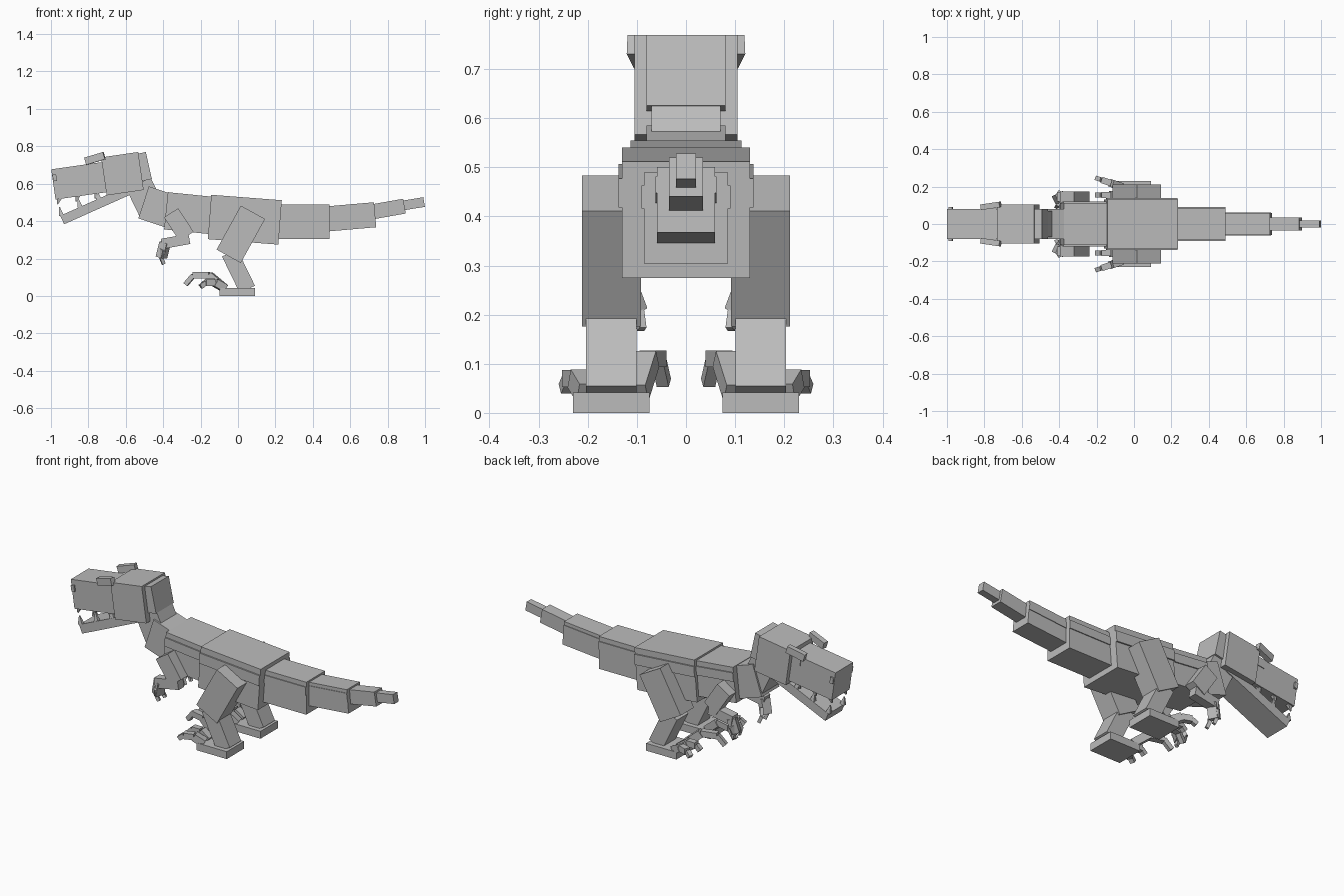
import bpy
from mathutils import Vector, Matrix

default_cube = bpy.data.objects.get("Cube")
if default_cube:
    bpy.data.objects.remove(default_cube)

grey = bpy.data.materials.new("plain_grey")
grey.use_nodes = True
colour = (.5, .5, .5, 1)
grey.diffuse_color = colour
grey.node_tree.nodes["Principled BSDF"].inputs["Base Color"].default_value = colour


def bar(name, start, end, width, height, taper=1, raise_by=0):
    """Box whose axis runs from start to end; taper scales the far end."""
    start, end = Vector(start), Vector(end)
    along = (end - start).normalized()
    side = Vector((0, 0, 1)).cross(along).normalized()
    up = along.cross(side)
    corners = []
    for centre, scale in ((start, 1), (end, taper)):
        across = side * width * scale / 2
        rise = up * height * scale / 2
        middle = centre + up * raise_by
        corners += [middle - across - rise, middle + across - rise,
                    middle + across + rise, middle - across + rise]
    faces = [(3, 2, 1, 0), (4, 5, 6, 7)]
    for i in range(4):
        j = (i + 1) % 4
        faces.append((i, j, j + 4, i + 4))
    mesh = bpy.data.meshes.new(name)
    origin = (start + end) / 2
    mesh.from_pydata([corner - origin for corner in corners], [], faces)
    mesh.materials.append(grey)
    obj = bpy.data.objects.new(name, mesh)
    obj.matrix_world = Matrix.Translation(origin)
    bpy.context.collection.objects.link(obj)


def central(name, start, end, width, height, band=False):
    """Box on the centre line, given by x and z, with an optional flank band."""
    start, end = (Vector((x, 0, z)) for x, z in (start, end))
    bar(name, start, end, width, height)
    if band:
        bar(name + "_band", start, end, width * 1.06, height / 4, raise_by=height * .23)


def pair(name, start, end, width, height, taper=1):
    """The same box on both sides of the body."""
    for label, sign in (("left", 1), ("right", -1)):
        start_side, end_side = ((x, y * sign, z) for x, y, z in (start, end))
        bar(f"{label}_{name}", start_side, end_side, width, height, taper)


# Head and jaw
central("snout", start=(-.987, .596), end=(-.7, .637), width=.16, height=.163)
central("cranium", start=(-.717, .639), end=(-.519, .668), width=.21, height=.205)
central("skull_back", start=(-.527, .762), end=(-.495, .618), width=.16, height=.07)
central("lower_jaw", start=(-.94, .406), end=(-.55, .58), width=.15, height=.05)
pair("brow", start=(-.815, .09, .72), end=(-.715, .105, .75), width=.03, height=.04)
pair("eye", start=(-.78, .08, .68), end=(-.735, .08, .687), width=.008, height=.05)
pair("nostril", start=(-.99, .08, .63), end=(-.97, .08, .633), width=.02, height=.035)

# Teeth follow the slopes of the snout and the jaw
for label, first_x, first_z, slope, length in (
        ("upper", -.955, .525, .15, -.035), ("lower", -.945, .43, .445, .045)):
    for number in range(3):
        step = number * .1
        root = Vector((first_x + step, .063, first_z + step * slope))
        tip = root + Vector((-.01, 0, length))
        pair(f"{label}_tooth_{number}", root, tip, width=.022, height=.027, taper=.2)

# Neck and body
central("neck", start=(-.532, .602), end=(-.457, .447), width=.14, height=.144)
central("neck_base", start=(-.505, .5), end=(-.36, .452), width=.16, height=.18)
central("chest", start=(-.385, .455), end=(-.14, .43), width=.225, height=.2, band=True)
central("hips", start=(-.152, .422), end=(.225, .393), width=.26, height=.238, band=True)

# Tail
central("tail_base", start=(.2, .397), end=(.49, .397), width=.17, height=.185, band=True)
central("tail_middle", start=(.48, .412), end=(.733, .434), width=.118, height=.134, band=True)
central("tail_end", start=(.72, .45), end=(.89, .48), width=.07, height=.08)
central("tail_tip", start=(.88, .483), end=(.995, .502), width=.04, height=.052)

# Arms
pair("upper_arm", start=(-.358, .145, .444), end=(-.275, .145, .318), width=.06, height=.09)
pair("forearm", start=(-.408, .145, .278), end=(-.26, .145, .305), width=.05, height=.055)
pair("hand", start=(-.39, .145, .285), end=(-.41, .135, .205), width=.05, height=.045)
for label, y in (("inner", .095), ("outer", .15)):
    knuckle = Vector((-.412, y, .207))
    pair(label + "_finger", knuckle + Vector((.01, .015, .04)), knuckle, width=.018, height=.03)
    pair(label + "_finger_claw", knuckle, knuckle + Vector((.015, -.005, -.037)),
         width=.015, height=.018)

# Legs
pair("thigh", start=(.08, .152, .447), end=(-.05, .152, .212), width=.12, height=.148)
pair("shin", start=(-.045, .152, .23), end=(.05, .152, .035), width=.103, height=.09)
pair("foot", start=(.09, .152, .021), end=(-.1, .152, .021), width=.156, height=.042)


def toe(label, y, reach, spread, arch):
    """Arched chain of three boxes that ends in a claw."""
    root = Vector((-.07, y, .04))
    path = [root + Vector((-reach * along, spread * along, arch * lift))
            for along, lift in ((0, 0), (.4, 1), (.8, 1), (1, .3))]
    sizes = {"base": .042, "joint": .034, "claw": .025}
    for (part, size), start, end in zip(sizes.items(), path, path[1:]):
        pair(f"{label}_toe_{part}", start, end, width=size, height=size)


toe("inner", y=.1, reach=.21, spread=-.055, arch=.07)
toe("middle", y=.155, reach=.13, spread=0, arch=.035)
toe("outer", y=.2, reach=.13, spread=.045, arch=.03)
